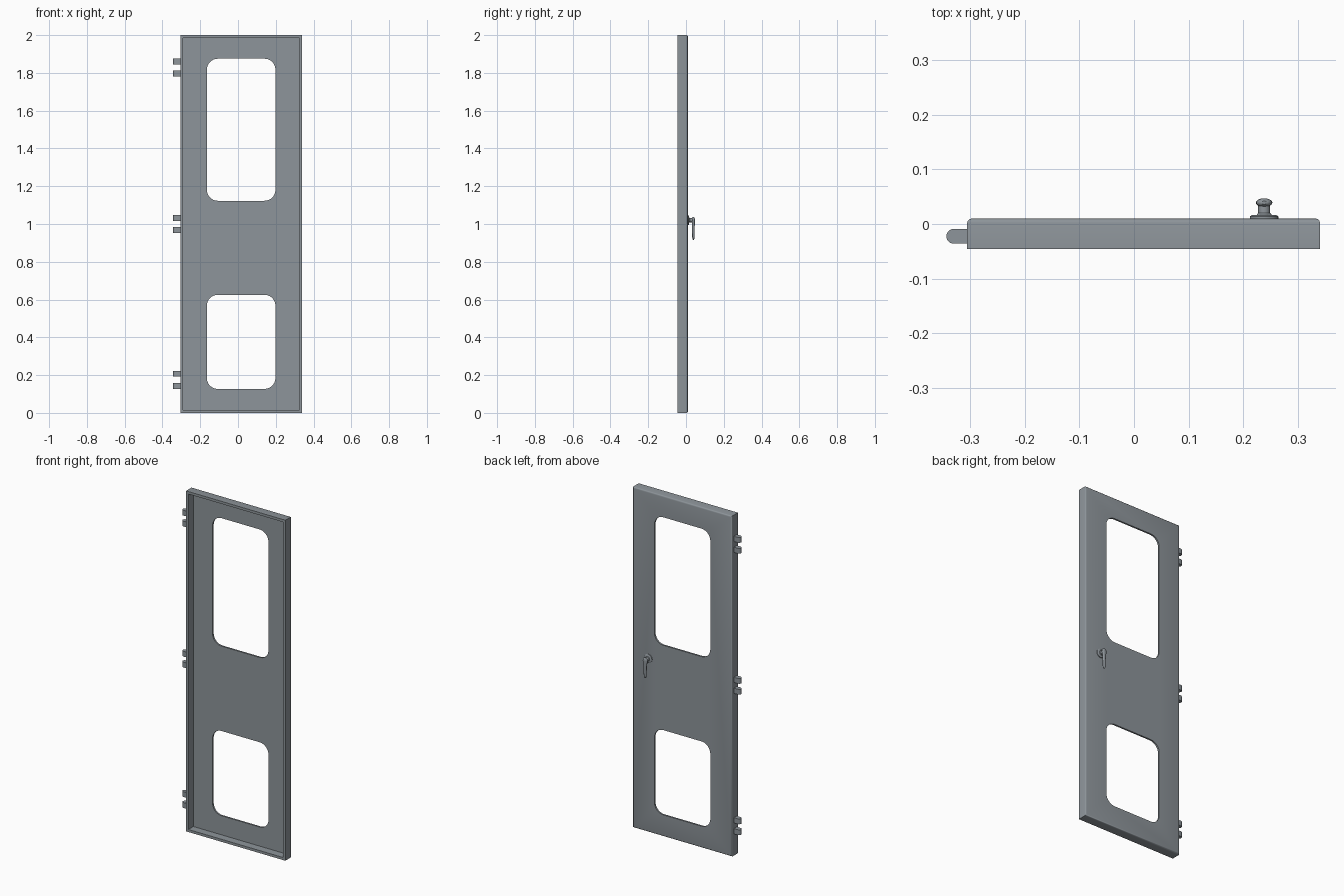
import bpy, bmesh, math
from mathutils import Matrix, Vector

cube = bpy.data.objects.get("Cube")
if cube:
    bpy.data.objects.remove(cube, do_unlink=True)

# Single painted metal colour
COLOUR = (0.27, 0.30, 0.325, 1)
metal = bpy.data.materials.new("grey_metal")
metal.use_nodes = True
metal.diffuse_color = COLOUR
metal.node_tree.nodes["Principled BSDF"].inputs["Base Color"].default_value = COLOUR


def finish(name, bm, smooth=True):
    bmesh.ops.recalc_face_normals(bm, faces=bm.faces)
    mesh = bpy.data.meshes.new(name)
    bm.to_mesh(mesh)
    bm.free()
    mesh.materials.append(metal)
    obj = bpy.data.objects.new(name, mesh)
    bpy.context.collection.objects.link(obj)
    if smooth:
        shade(obj)
    return obj


def shade(obj):
    bpy.ops.object.select_all(action="DESELECT")
    obj.select_set(True)
    bpy.context.view_layer.objects.active = obj
    bpy.ops.object.shade_smooth_by_angle(angle=math.radians(35))


def box(x0, x1, y0, y1, z0, z1):
    bm = bmesh.new()
    size = Matrix.Diagonal((x1 - x0, y1 - y0, z1 - z0, 1))
    centre = Matrix.Translation(((x0 + x1) / 2, (y0 + y1) / 2, (z0 + z1) / 2))
    bmesh.ops.create_cube(bm, size=1, matrix=centre @ size)
    return bm


def round_edges(bm, rule, radius, segments):
    edges = [e for e in bm.edges if rule(*[v.co for v in e.verts])]
    bmesh.ops.bevel(bm, geom=edges, offset=radius, segments=segments,
                    profile=0.5, affect="EDGES")


def along_y(a, b):
    return abs(a.y - b.y) > 0.01


def loft(name, rings):
    bm = bmesh.new()
    loops = [[bm.verts.new(p) for p in ring] for ring in rings]
    n = len(loops[0])
    for a, b in zip(loops, loops[1:]):
        for i in range(n):
            j = (i + 1) % n
            bm.faces.new((a[i], a[j], b[j], b[i]))
    bm.faces.new(loops[0])
    bm.faces.new(loops[-1])
    return finish(name, bm)


# Door leaf: a shallow pan, open to the front, with softened back edges
LEFT, RIGHT, FRONT, BACK, HEIGHT = -0.305, 0.34, -0.046, 0.01, 2.0
RIM, SKIN = 0.015, 0.01
bm = box(LEFT, RIGHT, FRONT, BACK, 0, HEIGHT)
round_edges(bm, lambda a, b: min(a.y, b.y) > 0, 0.008, 3)
door = finish("door_leaf", bm, smooth=False)

cutters = [finish("pan_cutter", box(LEFT + RIM, RIGHT - RIM, FRONT - 0.1, BACK - SKIN,
                                    RIM, HEIGHT - RIM), smooth=False)]
# Rounded window openings
for z0, z1 in ((0.127, 0.625), (1.123, 1.875)):
    bm = box(-0.165, 0.198, -0.2, 0.2, z0, z1)
    round_edges(bm, along_y, 0.058, 10)
    cutters.append(finish("window_cutter", bm, smooth=False))

for cutter in cutters:
    cutter.hide_render = True
    mod = door.modifiers.new("cut", "BOOLEAN")
    mod.operation = "DIFFERENCE"
    mod.solver = "EXACT"
    mod.object = cutter
graph = bpy.context.evaluated_depsgraph_get()
cut_mesh = bpy.data.meshes.new_from_object(door.evaluated_get(graph))
door.modifiers.clear()
door.data = cut_mesh
for cutter in cutters:
    bpy.data.objects.remove(cutter, do_unlink=True)
shade(door)

# Three pairs of hinge lugs with round outer ends
for place, z in (("lower", 0.175), ("middle", 1.0), ("upper", 1.828)):
    for half, side in (("bottom", -1), ("top", 1)):
        mid = z + side * 0.032
        bm = box(-0.343, LEFT + 0.002, -0.036, -0.009, mid - 0.0155, mid + 0.0155)
        round_edges(bm, lambda a, b: max(a.x, b.x) < -0.34 and abs(a.z - b.z) > 0.01,
                    0.0132, 6)
        finish(f"{place}_hinge_{half}", bm)

# Handle rose and stem, turned around the y axis
HX, HZ, SIDES = 0.238, 1.02, 24
turned = {
    "handle_rose": [(0.008, 0.026), (0.014, 0.026), (0.016, 0.023)],
    "handle_stem": [(0.014, 0.014), (0.018, 0.013), (0.020, 0.011), (0.036, 0.011)],
}
for name, profile in turned.items():
    loft(name, [[(HX + r * math.cos(t), y, HZ + r * math.sin(t))
                 for t in (2 * math.pi * i / SIDES for i in range(SIDES))]
                for y, r in profile])

# Handle lever: hanging down, domed outside, tapering to the tip
sections = [(1.036, 0.005, 0.003), (1.033, 0.010, 0.006), (1.027, 0.014, 0.008),
            (1.018, 0.015, 0.008), (1.005, 0.013, 0.008), (0.985, 0.010, 0.007),
            (0.930, 0.008, 0.006), (0.920, 0.006, 0.005), (0.916, 0.003, 0.002)]
loft("handle_lever", [[(HX + w * math.cos(t), 0.039 + d * math.sin(t), z)
                       for t in (2 * math.pi * i / SIDES for i in range(SIDES))]
                      for z, w, d in sections])
